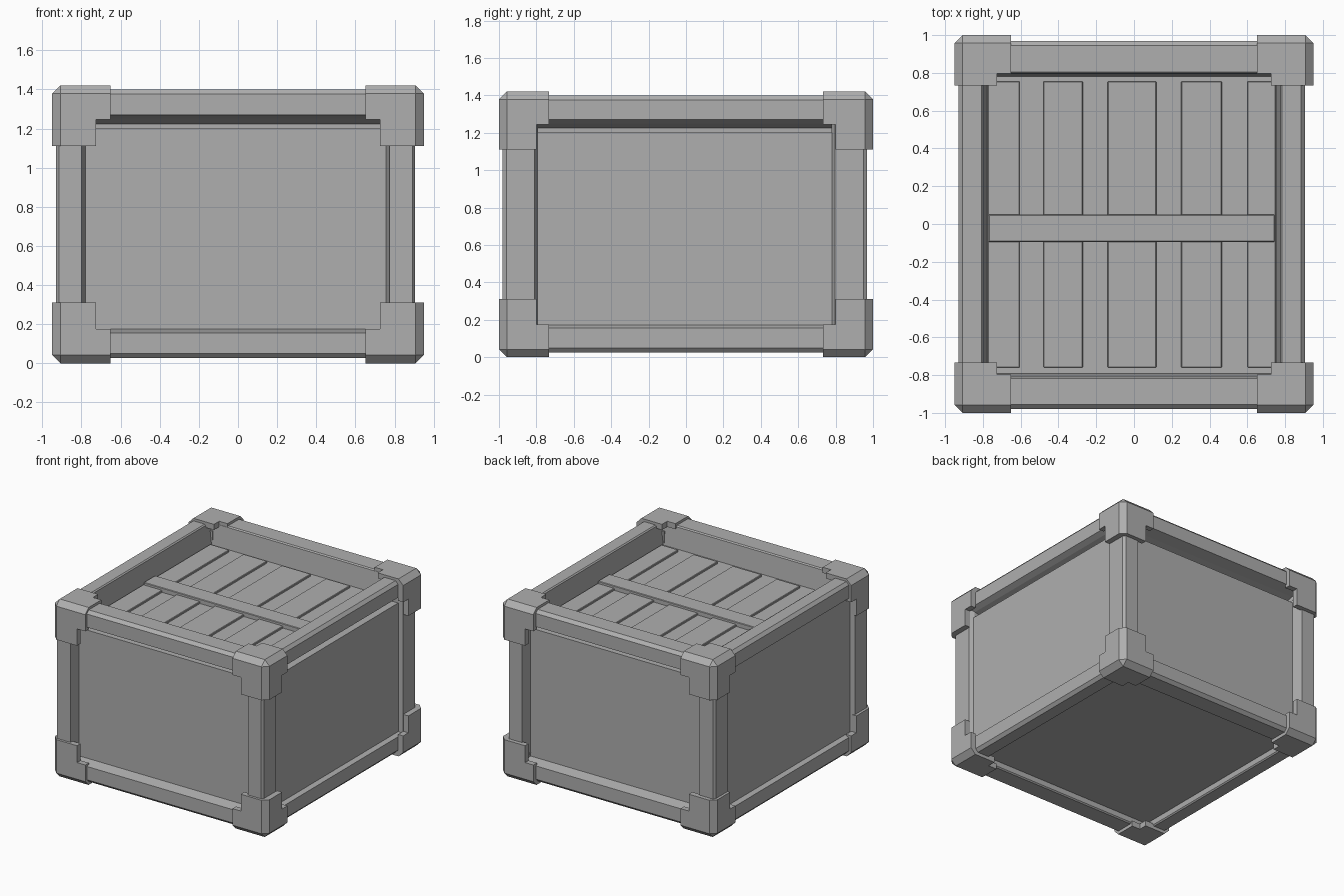
import bpy, bmesh
from mathutils import Vector

if "Cube" in bpy.data.objects:
    bpy.data.objects.remove(bpy.data.objects["Cube"])

MID = 0.71                      # mid height, mirror plane for the brackets
OFF = (-0.012, -0.006, 0.713)   # frame centre

grey = bpy.data.materials.new("dark_grey")
grey.diffuse_color = (0.43, 0.43, 0.43, 1)
grey.use_nodes = True
grey.node_tree.nodes["Principled BSDF"].inputs["Base Color"].default_value = grey.diffuse_color


def finish(name, bm, loc=(0, 0, 0), mirror=None, shell=0, recalc=True):
    me = bpy.data.meshes.new(name)
    if recalc:
        bmesh.ops.recalc_face_normals(bm, faces=bm.faces[:])
    bm.to_mesh(me)
    bm.free()
    me.materials.append(grey)
    ob = bpy.data.objects.new(name, me)
    bpy.context.collection.objects.link(ob)
    ob.location = loc
    if shell:
        s = ob.modifiers.new("Shell", 'SOLIDIFY')
        s.thickness = shell
        s.offset = -1
        s.use_even_offset = True
    if mirror:
        m = ob.modifiers.new("Mirror", 'MIRROR')
        m.use_axis = mirror
        m.use_mirror_merge = False
    return ob


def add_box(bm, lo, hi):
    lo, hi = Vector(lo), Vector(hi)
    for v in bmesh.ops.create_cube(bm, size=1)['verts']:
        v.co = (lo + hi) / 2 + v.co * (hi - lo)


def block(name, lo, hi, bevel=0):
    bm = bmesh.new()
    add_box(bm, lo, hi)
    if bevel:
        bmesh.ops.bevel(bm, geom=bm.edges[:], offset=bevel, segments=1,
                        affect='EDGES', profile=0.5)
    return finish(name, bm)


def rail(name, axis, half, profile):
    """Extrude a cross-section along one axis, mirror it to the other three."""
    bm = bmesh.new()

    def ring(t):
        out = []
        for p in profile:
            c = list(p)
            c.insert(axis, t)
            out.append(bm.verts.new(c))
        return out

    a, b = ring(-half), ring(half)
    n = len(a)
    bm.faces.new(a)
    bm.faces.new(b[::-1])
    for i in range(n):
        j = (i + 1) % n
        bm.faces.new((a[i], b[i], b[j], a[j]))
    finish(name, bm, loc=OFF, mirror=[i != axis for i in range(3)])


# inner body: wall panels and floor set back inside the frame
block("wall_panels", (-0.897, -0.896, 0.075), (0.873, 0.884, 1.2))
block("wall_panels_top", (-0.897, -0.896, 1.19), (-0.79, 0.884, 1.255))

# frame rails and posts with sloped inner sides
rail("frame_rail_x", 0, 0.82, [(0.812, 0.687), (0.95, 0.687), (0.974, 0.663),
                               (0.974, 0.557), (0.885, 0.537), (0.785, 0.505),
                               (0.803, 0.678)])
rail("frame_rail_y", 1, 0.9, [(0.796, 0.687), (0.895, 0.687), (0.917, 0.663),
                              (0.917, 0.557), (0.875, 0.537), (0.767, 0.505),
                              (0.787, 0.678)])
rail("frame_post", 2, 0.62, [(0.787, 0.974), (0.903, 0.974), (0.917, 0.955),
                             (0.917, 0.803), (0.88, 0.785), (0.76, 0.785),
                             (0.767, 0.885)])

# lid: recessed base, raised planks and a crossbar
block("lid_base", (-0.80, -0.81, 1.15), (0.785, 0.80, 1.224))
for i, (a, b) in enumerate([(-0.775, -0.605), (-0.48, -0.27), (-0.14, 0.118),
                            (0.25, 0.465), (0.6, 0.75)]):
    block(f"lid_plank_{i + 1}", (a, -0.76, 1.2), (b, 0.755, 1.24), 0.004)
block("lid_crossbar", (-0.77, -0.095, 1.2), (0.745, 0.05, 1.26), 0.004)


def brackets():
    """Corner shell with an arm along each axis, outer edges chamfered."""
    inner = (0.725, 0.798, 0.535)
    outer = (0.95, 1.0, 0.71)
    arm = (0.652, 0.732, 0.40)
    bm = bmesh.new()
    add_box(bm, inner, outer)
    for ax in range(3):
        lo, hi = list(inner), list(outer)
        lo[ax], hi[ax] = arm[ax], inner[ax]
        add_box(bm, lo, hi)
    bmesh.ops.remove_doubles(bm, verts=bm.verts[:], dist=1e-5)
    # remove walls shared between the core and each arm
    mids = {}
    for f in bm.faces:
        key = tuple(round(c, 3) for c in f.calc_center_median())
        mids.setdefault(key, []).append(f)
    inside = [f for f in bm.faces if all(len(e.link_faces) > 2 for e in f.edges)]
    doubles = [f for fs in mids.values() if len(fs) > 1 for f in fs]
    bmesh.ops.delete(bm, geom=list(set(inside + doubles)), context='FACES_ONLY')
    rim = [e for e in bm.edges
           if sum(all(abs(v.co[a] - outer[a]) < 1e-4 for v in e.verts)
                  for a in range(3)) >= 2]
    bmesh.ops.bevel(bm, geom=rim, offset=0.042, segments=1,
                    affect='EDGES', profile=0.5)
    bmesh.ops.recalc_face_normals(bm, faces=bm.faces[:])
    # keep the outward skin only; the solidify modifier gives it thickness
    back = [f for f in bm.faces if min(f.normal) < -0.1]
    bmesh.ops.delete(bm, geom=back, context='FACES')
    finish("corner_brackets", bm, loc=(0, 0, MID), mirror=(True, True, True),
           shell=0.045, recalc=False)


brackets()
